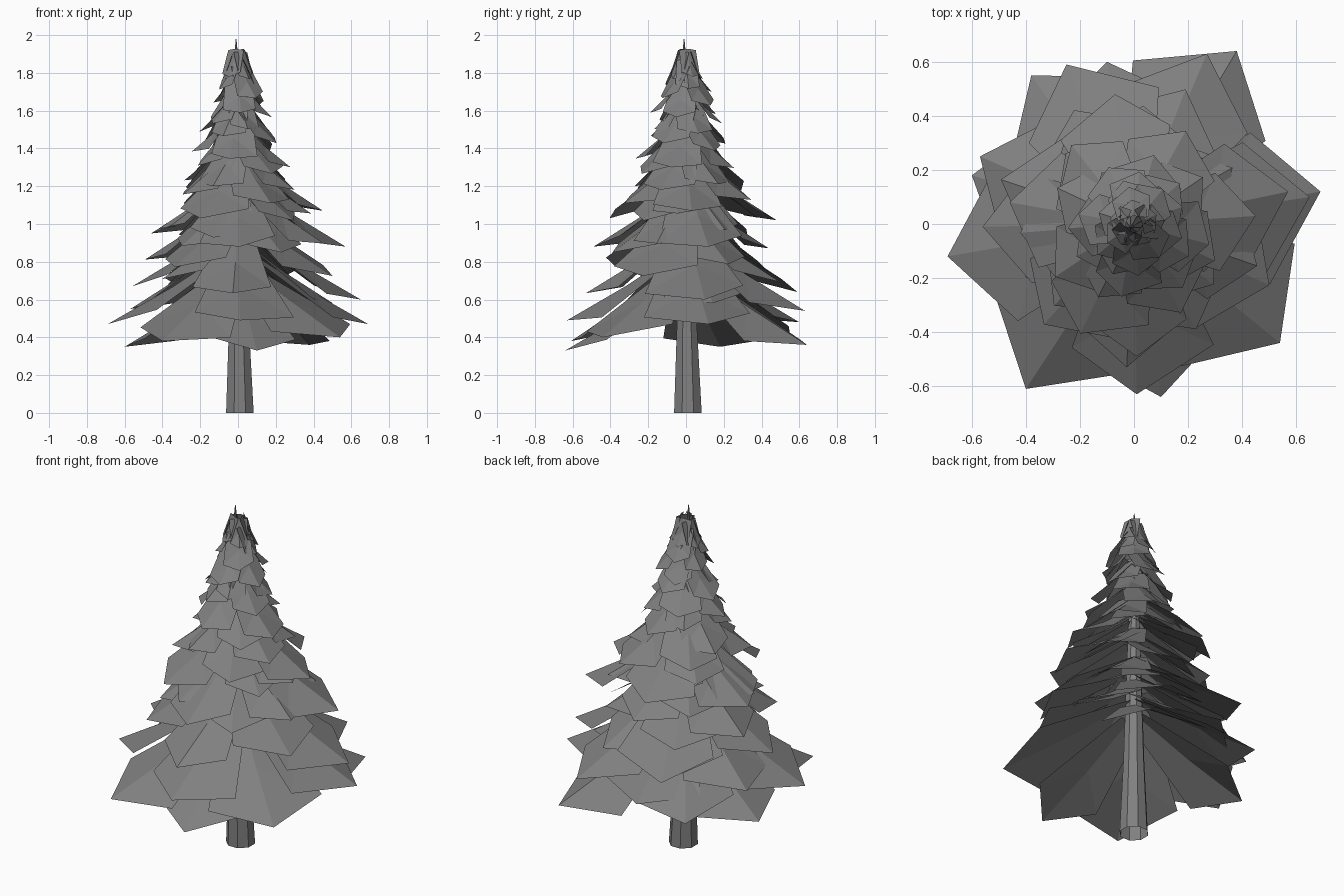
import bpy, bmesh, math, random

if "Cube" in bpy.data.objects:
    bpy.data.objects.remove(bpy.data.objects["Cube"])

random.seed(11)

# Plain mid grey for the whole tree
grey = bpy.data.materials.new("mid_grey")
grey.diffuse_color = (.215, .215, .215, 1)
grey.use_nodes = True
grey.node_tree.nodes["Principled BSDF"].inputs["Base Color"].default_value = grey.diffuse_color


def make_object(name, bm):
    mesh = bpy.data.meshes.new(name)
    bm.to_mesh(mesh)
    bm.free()
    mesh.materials.append(grey)
    obj = bpy.data.objects.new(name, mesh)
    bpy.context.collection.objects.link(obj)


# Trunk: tapered eight-sided tube, open below, running up to the thin top spike
bm = bmesh.new()
rings = []
for z, r, c in [(0, .079, .01), (.45, .058, .005), (1.2, .035, 0), (1.92, .008, -.01), (1.98, .002, -.01)]:
    rings.append([bm.verts.new((c + r * math.cos(math.tau * (i + .5) / 8),
                                c + r * math.sin(math.tau * (i + .5) / 8), z)) for i in range(8)])
for a, b in zip(rings, rings[1:]):
    for i in range(8):
        j = (i + 1) % 8
        bm.faces.new((a[i], a[j], b[j], b[i]))
bm.faces.new(rings[-1])
make_object("trunk", bm)


def add_bough(bm, angle, length, tip_z):
    """Drooping folded card: narrow root, raised ridge, wide shoulders, pointed tip."""
    rise = .11 + .42 * length
    half = .02 + .37 * length
    ca, sa = math.cos(angle), math.sin(angle)

    def v(u, w, h):
        return bm.verts.new((u * ca - w * sa, u * sa + w * ca, tip_z + h))

    root = v(.03, 0, rise)
    ridge = v(.5 * length, 0, .49 * rise)
    tip = v(length, 0, 0)
    for s in (1, -1):
        side_root = v(.02, s * min(.08, .2 * length + .03), rise * .95)
        k = random.uniform(.88, 1.15)
        shoulder = v(.68 * length * random.uniform(.95, 1.07), s * half * k, random.uniform(.04, .2) * rise)
        for f in ((root, ridge, shoulder, side_root), (ridge, tip, shoulder)):
            bm.faces.new(f if s < 0 else f[::-1])


ENVELOPE = [(.45, .66), (.6, .62), (.75, .55), (.95, .48), (1.07, .44), (1.25, .34),
            (1.4, .25), (1.55, .21), (1.7, .15), (1.85, .08)]


def reach(z):
    for (z0, r0), (z1, r1) in zip(ENVELOPE, ENVELOPE[1:]):
        if z <= z1:
            return r0 + (r1 - r0) * (z - z0) / (z1 - z0)
    return ENVELOPE[-1][1]


# Longest boughs: placed by their tips
bm = bmesh.new()
for x, y, z in [(-.69, -.12, .47), (.69, .12, .47), (.10, -.64, .33), (.38, .64, .36),
                (-.40, -.61, .38), (-.60, .18, .35), (.54, -.44, .40), (-.38, .55, .42),
                (.01, -.63, .49), (-.10, .60, .48), (.65, .10, .60), (.27, .63, .54),
                (-.57, .25, .55), (-.25, .59, .64), (-.56, -.01, .67), (.57, .12, .88),
                (.45, .03, 1.07), (-.46, .08, .95), (-.07, .48, 1.02), (.01, -.49, .88)]:
    add_bough(bm, math.atan2(y, x), math.hypot(x, y), z)
make_object("lower_boughs", bm)

# Upper boughs: spiral around the trunk, shrinking with height
bm = bmesh.new()
COUNT = 56
for i in range(COUNT):
    z = .60 + 1.12 * (i / (COUNT - 1)) ** .92 + random.uniform(-.02, .02)
    add_bough(bm, i * 2.39996 + random.uniform(-.3, .3), reach(z) * random.uniform(.78, 1.0), z)
make_object("upper_boughs", bm)

# Crown: small steep boughs close to the tip
bm = bmesh.new()
for i in range(5):
    add_bough(bm, i * math.tau / 5 + .4, .09, 1.78 - .012 * (i % 3))
make_object("crown_boughs", bm)
